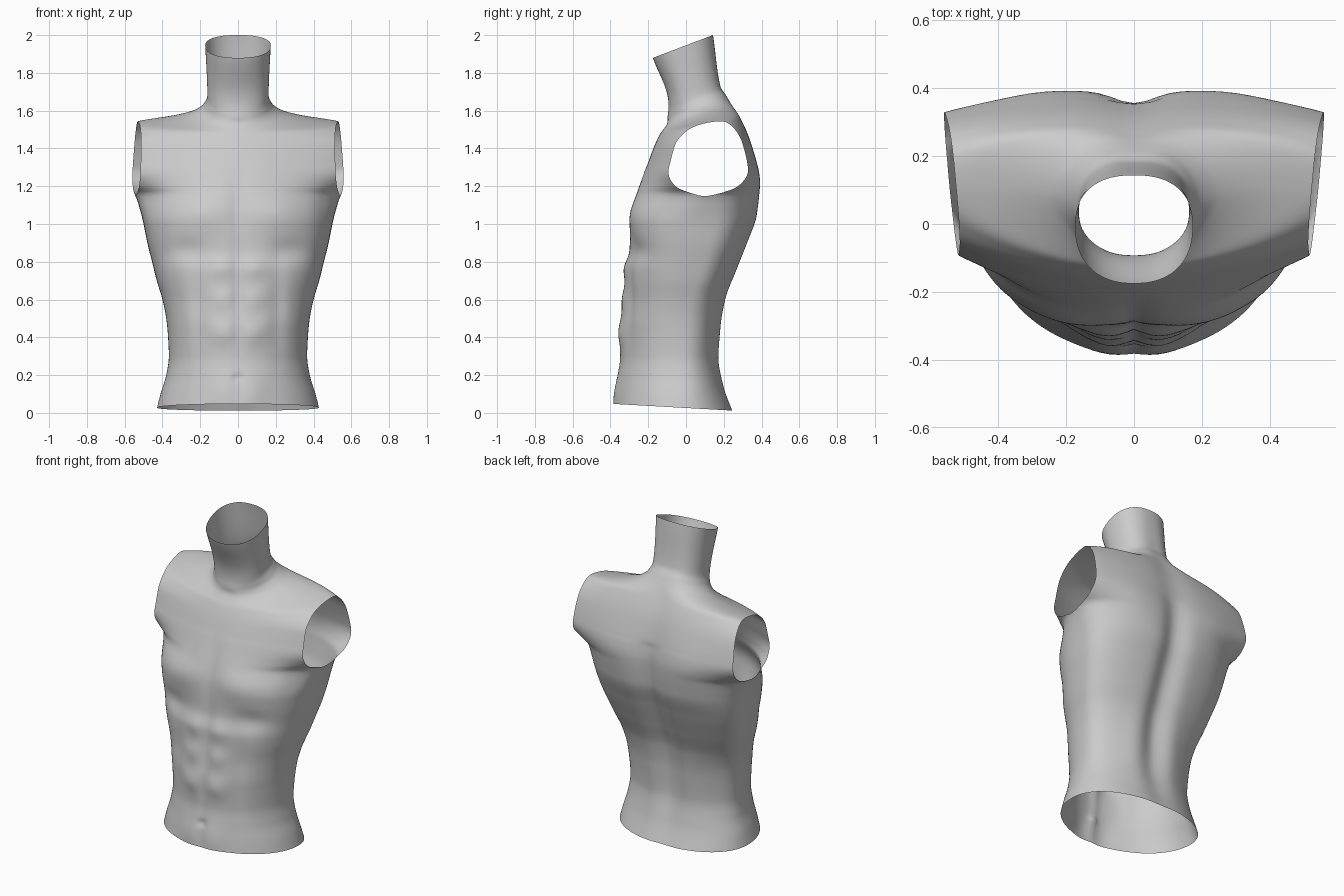
import bpy, bmesh, math
from mathutils import Vector

if "Cube" in bpy.data.objects:
    bpy.data.objects.remove(bpy.data.objects["Cube"], do_unlink=True)

SEGMENTS = 112
BOTTOM, TOP = 0.026, 1.965

# Profiles: (height, value)
half_width = [(0, .435), (.1, .41), (.2, .38), (.3, .366), (.4, .37), (.5, .38), (.6, .4),
              (.7, .43), (.8, .455), (.9, .48), (1, .5), (1.08, .52), (1.16, .55), (1.2, .62),
              (1.3, .78), (1.42, .76), (1.5, .62), (1.52, .55), (1.535, .42), (1.555, .31),
              (1.58, .235), (1.62, .185), (1.68, .162), (2, .175)]
front_line = [(0, -.385), (.2, -.36), (.3, -.35), (.45, -.35), (.6, -.33), (.75, -.32),
              (.85, -.3), (.95, -.295), (1.05, -.285), (1.15, -.265), (1.25, -.235),
              (1.37, -.19), (1.5, -.145), (1.6, -.105), (1.68, -.092), (1.965, -.175)]
back_line = [(0, .26), (.15, .2), (.3, .17), (.45, .18), (.6, .21), (.75, .27), (.9, .33),
             (1.05, .38), (1.2, .39), (1.32, .375), (1.42, .345), (1.55, .27), (1.62, .225),
             (1.68, .19), (1.965, .145)]
side_line = [(0, -.03), (.5, 0), (1, .13), (1.3, .13), (1.52, .11), (1.68, .04), (2, -.01)]
front_power = [(0, 2), (.5, 2.2), (1, 2.7), (1.16, 2), (1.3, 1.6), (1.55, 1.6), (1.68, 2.3)]
back_power = [(0, 2.2), (1, 2.4), (1.3, 2.5), (1.52, 2.5), (1.58, 2), (1.68, 2.3)]
tilt_line = [(0, -.062), (.3, 0), (1.35, 0), (1.68, .38), (2, .38)]

# Front relief: (x, z, x radius, z radius, depth), mirrored on both sides
front_relief = [(.2, 1.06, .15, .1, .022), (.28, .86, .1, .06, -.018),   # chest
                (.47, 1.07, .05, .09, -.03),                            # armpit crease
                (.21, .55, .04, .25, -.012),                            # side of the belly
                (.08, .1, .07, .1, .012)]
front_relief += [(.085, z, .06, .06, .014) for z in (.77, .6, .42)]      # belly muscles
centre_relief = [(0, .7, .025, .5, -.012), (0, 1.2, .05, .18, -.01),
                 (0, .18, .018, .02, -.015), (0, 1.57, .05, .04, -.012)]
back_relief = [(.28, 1.22, .14, .16, .012), (.13, .4, .08, .25, .012)]
spine_relief = [(0, .9, .08, .6, -.045)]


def sample(points, z):
    """Monotone cubic interpolation of a profile."""
    if z <= points[0][0]:
        return points[0][1]
    if z >= points[-1][0]:
        return points[-1][1]
    i = next(k for k in range(len(points) - 1) if points[k + 1][0] >= z)

    def slope(k):
        return (points[k + 1][1] - points[k][1]) / (points[k + 1][0] - points[k][0])

    def tangent(k):
        if k == 0 or k == len(points) - 1:
            return slope(min(k, len(points) - 2))
        a, b = slope(k - 1), slope(k)
        return 2 * a * b / (a + b) if a * b > 0 else 0

    (z0, v0), (z1, v1) = points[i], points[i + 1]
    h = z1 - z0
    t = (z - z0) / h
    smooth = t * t * (3 - 2 * t)
    return (v0 + (v1 - v0) * smooth + h * t * (1 - t) ** 2 * tangent(i)
            - h * t * t * (1 - t) * tangent(i + 1))


def relief(bumps, x, z):
    return sum(d * math.exp(-((abs(x) - bx) / rx) ** 2 - ((z - bz) / rz) ** 2)
               for bx, bz, rx, rz, d in bumps)


def ring(u):
    w, side = sample(half_width, u), sample(side_line, u)
    tilt = sample(tilt_line, u)
    points = []
    for s in range(SEGMENTS):
        angle = 2 * math.pi * s / SEGMENTS
        c, facing = math.cos(angle), math.sin(angle)
        x = w * c
        is_back = facing > 0
        n = sample(back_power if is_back else front_power, u)
        edge = sample(back_line if is_back else front_line, u)
        bulge = max(0, 1 - abs(c) ** n) ** (1 / n)
        y = side + (edge - side) * bulge
        bumps = back_relief + spine_relief if is_back else front_relief + centre_relief
        y += relief(bumps, x, u) * facing
        pivot = .05 if u > 1 else 0
        points.append(Vector((x, y, u + tilt * (y - pivot))))
    return points


# Loft the trunk, with finer rings over the shoulders
heights = [BOTTOM]
while heights[-1] < TOP - .001:
    u = heights[-1]
    heights.append(min(TOP, u + (.004 if 1.46 < u < 1.66 else .014)))
bm = bmesh.new()
previous = None
for u in heights:
    current = [bm.verts.new(p) for p in ring(u)]
    if previous:
        for s in range(SEGMENTS):
            t = (s + 1) % SEGMENTS
            bm.faces.new((previous[s], previous[t], current[t], current[s]))
    previous = current

# Soften the shoulder slopes, leaving the open ends in place
shoulder = [v for v in bm.verts if 1.3 < v.co.z < 1.72]
for _ in range(6):
    bmesh.ops.smooth_vert(bm, verts=shoulder, factor=.4,
                          use_axis_x=True, use_axis_y=True, use_axis_z=True)

# Cut the open arm holes
for sign in (1, -1):
    bmesh.ops.bisect_plane(bm, geom=bm.verts[:] + bm.edges[:] + bm.faces[:],
                           plane_co=(sign * .535, .13, 1.35),
                           plane_no=(sign, -.1, .05), clear_outer=True)
bmesh.ops.recalc_face_normals(bm, faces=bm.faces[:])

mesh = bpy.data.meshes.new("torso")
bm.to_mesh(mesh)
bm.free()
torso = bpy.data.objects.new("torso", mesh)
bpy.context.collection.objects.link(torso)

# Plain grey surface
grey = bpy.data.materials.new("light_grey")
grey.use_nodes = True
colour = (.6, .6, .6, 1)
grey.diffuse_color = colour
grey.node_tree.nodes["Principled BSDF"].inputs["Base Color"].default_value = colour
mesh.materials.append(grey)

bpy.ops.object.select_all(action="DESELECT")
torso.select_set(True)
bpy.context.view_layer.objects.active = torso
bpy.ops.object.shade_smooth_by_angle(angle=math.radians(60))
